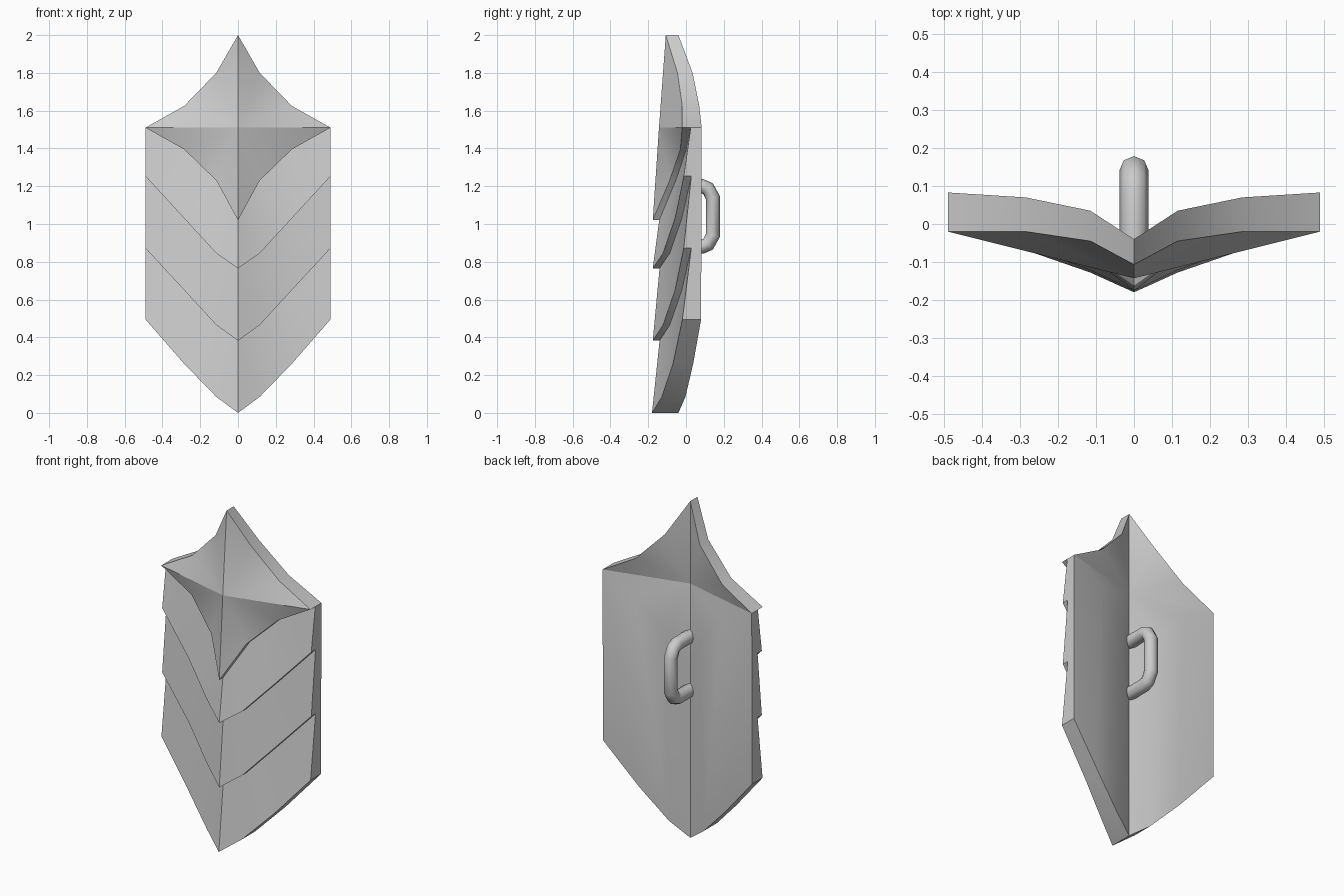
import bpy, bmesh

if "Cube" in bpy.data.objects:
    bpy.data.objects.remove(bpy.data.objects["Cube"])

# Half-width columns and depth profiles, from centre ridge to outer edge
X = (0, 0.115, 0.285, 0.49)
BACK = (-0.04, 0.035, 0.07, 0.083)
BACK_LOW = (-0.04, -0.003, 0.038, 0.080)
TOP = (-0.107, -0.045, -0.02, -0.02)
STAR_LIP = (-0.176, -0.087, -0.03, -0.02)
STAR_STEP = (-0.142, -0.054, 0.002, 0.025)
LIP = (-0.176, -0.122, -0.058, -0.012)
STEP = (-0.14, -0.086, -0.022, 0.028)
BASE = (-0.18, -0.128, -0.069, -0.019)
Z_TOP = (2.0, 1.80, 1.625, 1.51)
Z_STAR = (1.02, 1.23, 1.395, 1.51)
Z_MID = (0.765, 0.845, 1.03, 1.253)
Z_LOW = (0.382, 0.465, 0.65, 0.872)
Z_BASE = (0.0, 0.085, 0.26, 0.495)


def activate(ob):
    bpy.ops.object.select_all(action='DESELECT')
    ob.select_set(True)
    bpy.context.view_layer.objects.active = ob


# Shield body: one half, built from rows of points, then mirrored
bm = bmesh.new()


def row(depth, heights):
    return [bm.verts.new(p) for p in zip(X, depth, heights)]


def strip(a, b):
    for i in range(3):
        bm.faces.new((a[i], a[i + 1], b[i + 1], b[i]))


def fan(centre, edge):
    for i in range(3):
        bm.faces.new((centre, edge[i], edge[i + 1]))


front_top = row(TOP, Z_TOP)
back_top = row(BACK, Z_TOP)
front_centre = bm.verts.new((0, -0.143, 1.51))
back_centre = bm.verts.new((0, BACK[0], 1.51))

# Overlapping front plates: each has a lip and a step back to the next plate
rows = []
for lip, step, z in ((STAR_LIP, STAR_STEP, Z_STAR),
                     (LIP, STEP, Z_MID), (LIP, STEP, Z_LOW)):
    rows += [row(lip, z), row(step, z)]
rows += [row(BASE, Z_BASE), row(BACK_LOW, Z_BASE), row(BACK, Z_STAR)]

fan(front_centre, front_top)
fan(front_centre, rows[0])
for a, b in zip(rows, rows[1:]):
    strip(a, b)
fan(back_centre, rows[-1])
fan(back_centre, back_top)
strip(back_top, front_top)
bm.faces.new([r[3] for r in rows])      # outer side wall
bmesh.ops.remove_doubles(bm, verts=bm.verts, dist=0.0005)

# Mirror across the ridge
dup = bmesh.ops.duplicate(bm, geom=bm.verts[:] + bm.edges[:] + bm.faces[:])
for v in dup["geom"]:
    if isinstance(v, bmesh.types.BMVert):
        v.co.x *= -1
bmesh.ops.remove_doubles(bm, verts=bm.verts, dist=0.0005)
bmesh.ops.recalc_face_normals(bm, faces=bm.faces)
mesh = bpy.data.meshes.new("shield_body")
bm.to_mesh(mesh)
bm.free()
body = bpy.data.objects.new("shield_body", mesh)
bpy.context.collection.objects.link(body)
activate(body)
bpy.ops.object.shade_smooth_by_angle(angle=0.5)

# Rear grip: tube along a chamfered path
curve = bpy.data.curves.new("grip", 'CURVE')
curve.dimensions = '3D'
curve.bevel_depth = 0.038
curve.bevel_resolution = 2
curve.use_fill_caps = True
path = [(-0.05, 1.2), (0.085, 1.2), (0.117, 1.187), (0.142, 1.14),
        (0.142, 0.94), (0.117, 0.893), (0.085, 0.88), (-0.05, 0.88)]
spline = curve.splines.new('POLY')
spline.points.add(len(path) - 1)
for p, (y, z) in zip(spline.points, path):
    p.co = (0, y, z, 1)
grip = bpy.data.objects.new("grip", curve)
bpy.context.collection.objects.link(grip)
activate(grip)
bpy.ops.object.convert(target='MESH')
bpy.ops.object.shade_smooth_by_angle(angle=0.9)
